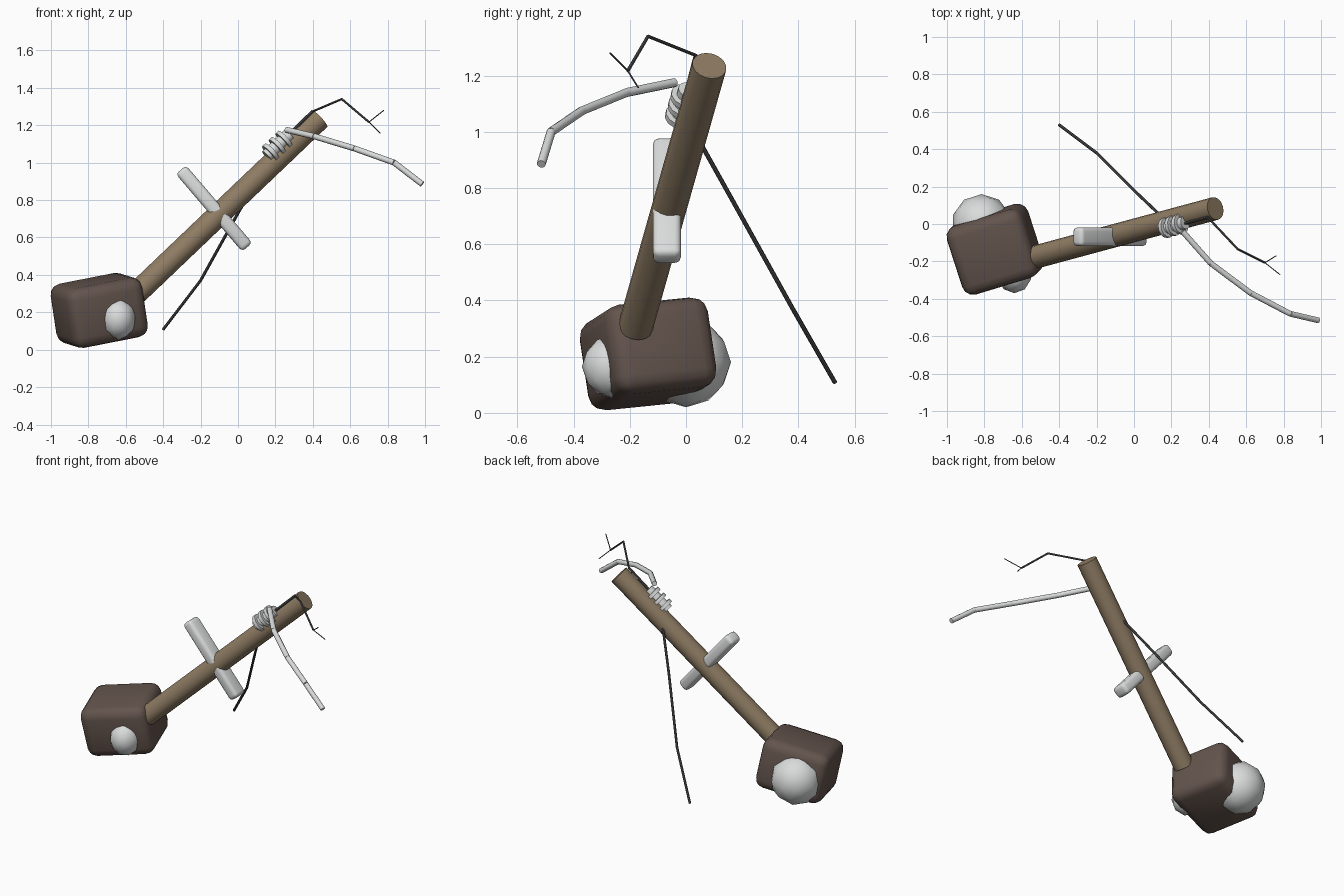
import bpy, bmesh
from math import radians
from mathutils import Matrix, Vector

cube = bpy.data.objects.get("Cube")
if cube:
    bpy.data.objects.remove(cube)


def material(name, rgb):
    m = bpy.data.materials.new(name)
    m.use_nodes = True
    m.diffuse_color = (*rgb, 1)
    bsdf = next(n for n in m.node_tree.nodes if n.type == 'BSDF_PRINCIPLED')
    bsdf.inputs["Base Color"].default_value = (*rgb, 1)
    return m


WOOD = material("worn wood", (0.27, 0.2, 0.125))
STONE = material("dark brown stone", (0.125, 0.088, 0.073))
BONE = material("pale grey", (0.7, 0.71, 0.71))
CORD = material("dark grey cord", (0.09, 0.09, 0.09))


def add_object(name, bm, mat):
    mesh = bpy.data.meshes.new(name)
    bm.to_mesh(mesh)
    bm.free()
    mesh.materials.append(mat)
    ob = bpy.data.objects.new(name, mesh)
    bpy.context.collection.objects.link(ob)
    bpy.ops.object.select_all(action='DESELECT')
    ob.select_set(True)
    bpy.context.view_layer.objects.active = ob
    bpy.ops.object.shade_smooth_by_angle(angle=radians(40))
    return ob


def add_rod(bm, a, b, r1, r2, sides):
    a, b = Vector(a), Vector(b)
    turn = (b - a).to_track_quat('Z', 'Y').to_matrix().to_4x4()
    bmesh.ops.create_cone(bm, cap_ends=True, segments=sides, radius1=r1, radius2=r2,
                          depth=(b - a).length,
                          matrix=Matrix.Translation((a + b) / 2) @ turn)


def rods(name, points, radius, mat, sides=8):
    """A chain of straight segments through the points."""
    bm = bmesh.new()
    for a, b in zip(points, points[1:]):
        add_rod(bm, a, b, radius, radius, sides)
    return add_object(name, bm, mat)


def rounded_box(name, size, centre, axes, bevel, mat):
    """A bevelled box whose local axes are the given vectors."""
    bm = bmesh.new()
    bmesh.ops.create_cube(bm, size=1)
    bmesh.ops.scale(bm, vec=size, verts=bm.verts)
    bmesh.ops.bevel(bm, geom=bm.edges[:], offset=bevel, segments=3,
                    profile=0.5, affect='EDGES')
    turn = Matrix(axes).transposed().to_4x4()
    bm.transform(Matrix.Translation(centre) @ turn)
    return add_object(name, bm, mat)


def ball(name, centre, radii, mat):
    bm = bmesh.new()
    bmesh.ops.create_icosphere(bm, subdivisions=2, radius=1)
    bmesh.ops.scale(bm, vec=radii, verts=bm.verts)
    bmesh.ops.translate(bm, vec=centre, verts=bm.verts)
    return add_object(name, bm, mat)


# Shaft
foot, tip = Vector((-0.54, -0.18, 0.305)), Vector((0.435, 0.083, 1.235))
along = (tip - foot).normalized()
rods("shaft", [foot, tip], 0.062, WOOD, 16)

# Heavy tilted head
up = Vector((-0.15, -0.15, 1)).normalized()
side = Vector((0.956, 0.29, 0.19))
side = (side - up * side.dot(up)).normalized()
rounded_box("head_block", (0.43, 0.385, 0.325), (-0.742, -0.135, 0.21),
            (side, up.cross(side), up), 0.06, STONE)

# Lumps set into the back and front of the head
ball("back_lump", (-0.815, 0.0, 0.18), (0.16, 0.16, 0.16), BONE)
ball("front_lump", (-0.64, -0.26, 0.165), (0.095, 0.11, 0.112), BONE)

# Cross bar through the shaft
bar = Vector((0.65, 0, -0.76)).normalized()
rounded_box("cross_bar", (0.545, 0.1, 0.072), (-0.128, -0.068, 0.755),
            (bar, Vector((0, 1, 0)), bar.cross(Vector((0, 1, 0)))), 0.022, BONE)

# Ringed knot on top of the shaft
knot = Vector((0.21, -0.01, 1.09))
rods("knot_core", [knot - along * 0.08, knot + along * 0.09], 0.035, BONE, 12)
for i, offset in enumerate((-0.05, 0.0, 0.05)):
    c = knot + along * offset
    rods(f"knot_ring_{i + 1}", [c - along * 0.011, c + along * 0.011], 0.055, BONE, 12)

# Pale jointed strand hanging forward
rods("pale_strand", [(0.26, -0.04, 1.175), (0.41, -0.21, 1.14), (0.625, -0.37, 1.075),
                     (0.835, -0.48, 1.0), (0.985, -0.515, 0.885)], 0.016, BONE, 10)

# Long cord trailing behind
rods("trailing_cord", [(0.2, -0.01, 1.07), (0.0, 0.18, 0.73), (-0.2, 0.38, 0.37),
                       (-0.4, 0.53, 0.108)], 0.008, CORD)

# Forked twig above the tip
fork = (0.7, -0.207, 1.217)
rods("twig_base", [(0.22, -0.01, 1.1), (0.395, 0.035, 1.272)], 0.008, CORD)
rods("twig", [(0.395, 0.035, 1.272), (0.555, -0.135, 1.34), fork], 0.006, CORD)
rods("twig_upper_prong", [fork, (0.78, -0.27, 1.28)], 0.003, CORD, 6)
rods("twig_lower_prong", [fork, (0.76, -0.17, 1.157)], 0.003, CORD, 6)
